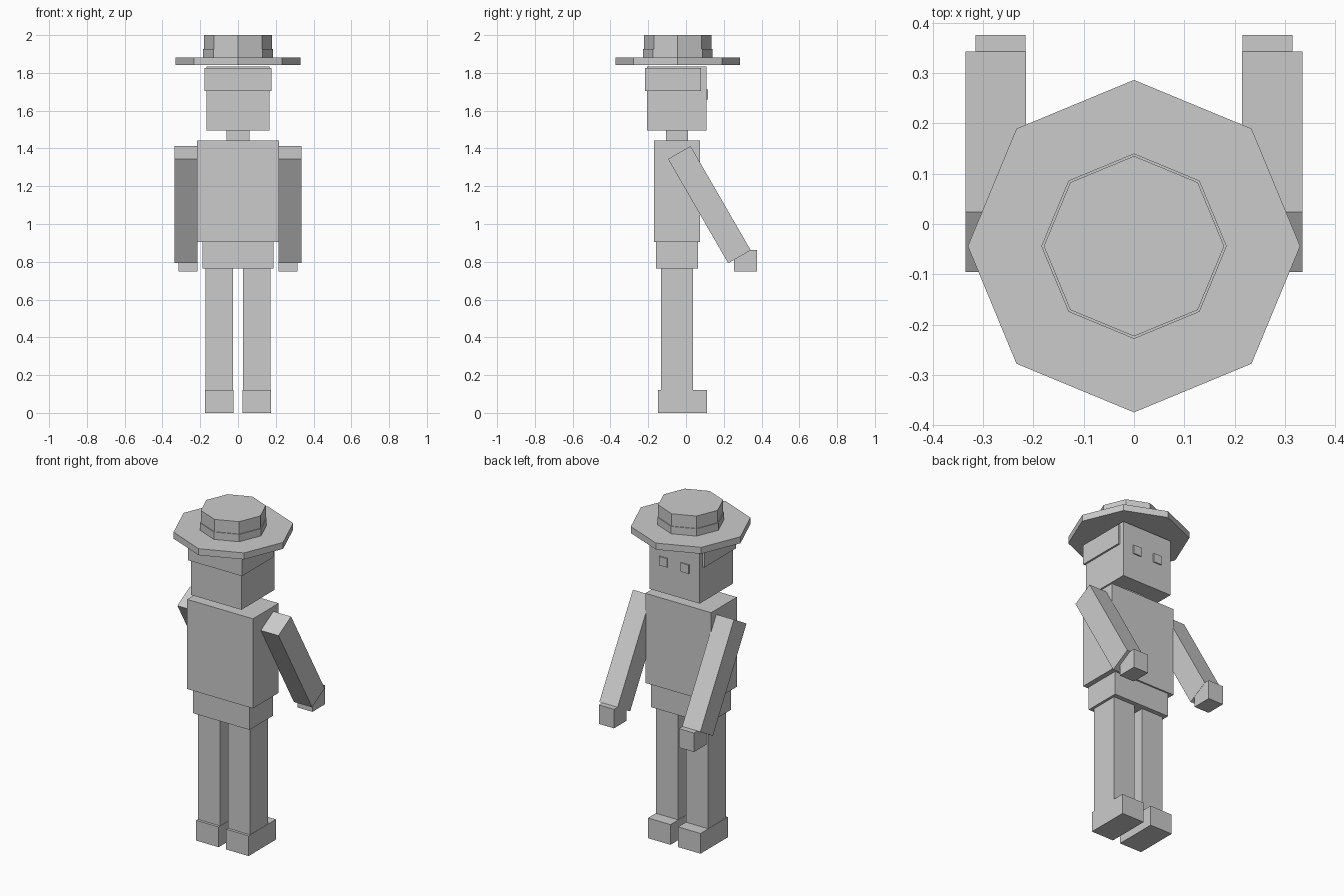
import bpy
from math import radians
from mathutils import Vector, Matrix

if "Cube" in bpy.data.objects:
    bpy.data.objects.remove(bpy.data.objects["Cube"])


def box(name, x, y, z, tilt=0.0):
    """Box from (min, max) ranges, tilted about x around its own centre."""
    ranges = (x, y, z)
    centre = Vector([(a + b) / 2 for a, b in ranges])
    size = [b - a for a, b in ranges]
    bpy.ops.mesh.primitive_cube_add(size=1)
    ob = bpy.context.object
    ob.name = name
    ob.data.transform(Matrix.Translation(centre)
                      @ Matrix.Rotation(radians(tilt), 4, 'X')
                      @ Matrix.Diagonal((*size, 1)))
    return ob


def pair(name, x, y, z, tilt=0.0):
    """The same box on both sides of x = 0."""
    box("right_" + name, x, y, z, tilt)
    box("left_" + name, (-x[1], -x[0]), y, z, tilt)


def octagon(name, radius, z0, z1):
    """Eight-sided disc with corners on the x and y axes."""
    bpy.ops.mesh.primitive_cylinder_add(vertices=8, radius=radius, depth=z1 - z0,
                                        location=(0, -0.044, (z0 + z1) / 2))
    bpy.context.object.name = name


# legs and shoes
pair("shoe", (0.025, 0.174), (-0.148, 0.111), (0, 0.121))
pair("leg", (0.027, 0.172), (-0.132, 0.037), (0.121, 0.764))

# body
box("hips", (-0.188, 0.188), (-0.159, 0.064), (0.764, 0.905))
box("torso", (-0.218, 0.218), (-0.17, 0.074), (0.905, 1.442))
box("neck", (-0.061, 0.061), (-0.106, 0.01), (1.442, 1.496))

# arms swung towards +y, with hands
pair("arm", (0.214, 0.335), (0.055, 0.1925), (0.784, 1.421), 30)
pair("hand", (0.215, 0.315), (0.255, 0.375), (0.748, 0.862))

# head, hair and eyes (the face looks along +y)
box("head", (-0.167, 0.167), (-0.206, 0.109), (1.496, 1.835))
box("hair", (-0.178, 0.178), (-0.217, 0.08), (1.705, 1.825))
pair("eye", (0.045, 0.098), (0.1, 0.116), (1.658, 1.711))

# hat
octagon("hat_brim", 0.33, 1.843, 1.882)
octagon("hat_band", 0.184, 1.882, 1.926)
octagon("hat_crown", 0.179, 1.882, 2.0)
